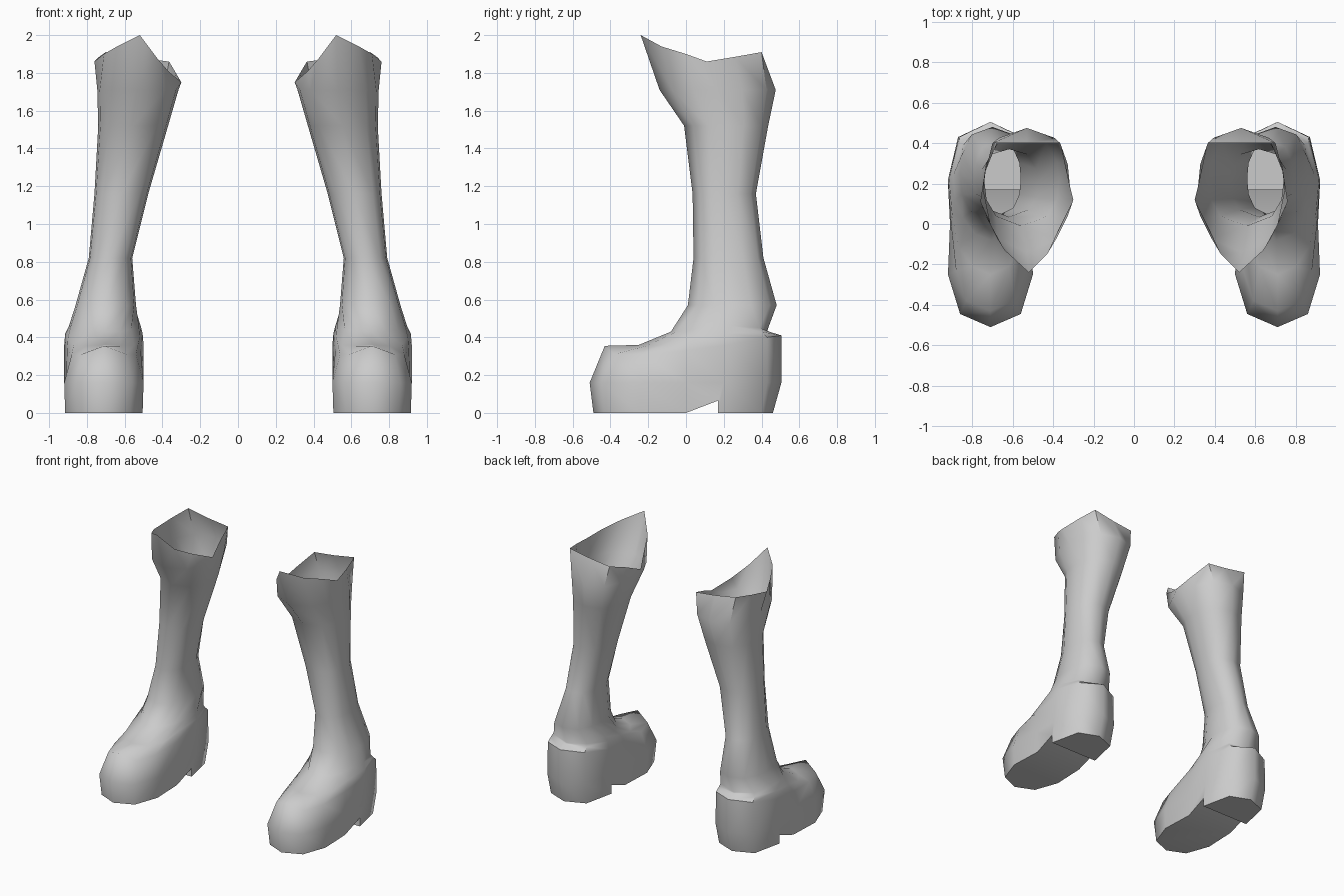
import bpy, bmesh, math

if "Cube" in bpy.data.objects:
    bpy.data.objects.remove(bpy.data.objects["Cube"])

leather = bpy.data.materials.new("grey_leather")
leather.diffuse_color = (0.6, 0.6, 0.6, 1)
leather.use_nodes = True
leather.node_tree.nodes["Principled BSDF"].inputs["Base Color"].default_value = leather.diffuse_color

# Half outline of a shaft section, from front to back, in fractions of its box
SECTION = [(.5, 0), (.84, .11), (.97, .29), (1, .5), (.97, .71), (.82, .92), (.5, 1)]


def shaft_ring(z, x0, x1, y0, y1):
    pts = [(x0 + (x1 - x0) * u, y0 + (y1 - y0) * v, z) for u, v in SECTION]
    back = [(x0 + x1 - x, y, z) for x, y, z in pts[-2:0:-1]]
    return pts + back


def foot_ring(half, cx):
    pts = [(cx + w, y, z) for w, y, z in half]
    return pts + [(cx - w, y, z) for w, y, z in half[-2:0:-1]]


# Slanted open rim, peaked at the front
rim = [(.52, -.24, 2), (.64, -.13, 1.94), (.71, 0, 1.9), (.76, .11, 1.86),
       (.735, .26, 1.885), (.70, .40, 1.91), (.53, .40, 1.88), (.365, .40, 1.86),
       (.335, .26, 1.81), (.30, .12, 1.75), (.37, -.02, 1.81), (.43, -.15, 1.88)]

# Shaft sections from the calf down to the ankle
shaft = [shaft_ring(*r) for r in (
    (1.71, .315, .745, -.14, .475), (1.52, .37, .74, -.01, .435),
    (1.16, .475, .76, .035, .37), (.82, .56, .79, .04, .41),
    (.57, .54, .86, .01, .48))]

# Foot outlines: instep, vamp, toe top, widest line, sole edge
instep = [(0, -.08, .43), (.08, -.05, .43), (.14, .03, .44), (.18, .12, .46),
          (.19, .24, .46), (.14, .39, .45), (0, .43, .435)]
vamp = [(0, -.25, .36), (.09, -.21, .355), (.16, -.11, .36), (.19, .05, .40),
        (.205, .22, .42), (.15, .40, .43), (0, .44, .43)]
toe_top = [(0, -.43, .355), (.12, -.38, .31), (.17, -.23, .31), (.195, 0, .33),
           (.21, .22, .36), (.155, .43, .40), (0, .505, .41)]
wide = [(0, -.51, .16), (.15, -.445, .16), (.21, -.25, .16), (.2, 0, .16),
        (.21, .2, .16), (.16, .43, .16), (0, .505, .16)]
sole = [(0, -.49, 0), (.14, -.43, 0), (.205, -.25, 0), (.195, 0, 0),
        (.2, .17, .065), (.15, .40, 0), (0, .46, 0)]
rings = [rim] + shaft + [foot_ring(h, c) for h, c in (
    (instep, .705), (vamp, .71), (toe_top, .71), (wide, .71), (sole, .71))]


def make_boot(name, side):
    bm = bmesh.new()
    loops = [[bm.verts.new((side * x, y, z)) for x, y, z in r] for r in rings]
    last = loops[-1]
    # Top corners of the heel breast get a copy on the ground
    heel = {i: bm.verts.new((last[i].co.x, .17, 0)) for i in (4, 8)}
    n = len(last)
    for k, (a, b) in enumerate(zip(loops, loops[1:])):
        for i in range(n):
            j = (i + 1) % n
            p, q = b[i], b[j]
            if b is last and 4 <= i <= 7:      # heel sides reach the ground
                p = heel.get(i, p)
                q = heel.get(j, q)
            bm.faces.new((a[i], p, q, a[j]))
    # Front sole, arch slope, heel breast, heel underside
    bm.faces.new([last[i] for i in (9, 10, 11, 0, 1, 2, 3)])
    bm.faces.new((last[3], last[4], last[8], last[9]))
    bm.faces.new((last[4], heel[4], heel[8], last[8]))
    bm.faces.new((heel[4], last[5], last[6], last[7], heel[8]))
    # Close the slits beside the heel breast
    for i, up in ((4, loops[-2][4]), (8, loops[-2][8])):
        bm.faces.new((up, last[i], heel[i]))
    bmesh.ops.recalc_face_normals(bm, faces=bm.faces)
    mesh = bpy.data.meshes.new(name)
    bm.to_mesh(mesh)
    bm.free()
    obj = bpy.data.objects.new(name, mesh)
    bpy.context.collection.objects.link(obj)
    mesh.materials.append(leather)
    bpy.ops.object.select_all(action='DESELECT')
    obj.select_set(True)
    bpy.context.view_layer.objects.active = obj
    bpy.ops.object.shade_smooth_by_angle(angle=math.radians(60))


make_boot("right_boot", 1)
make_boot("left_boot", -1)
